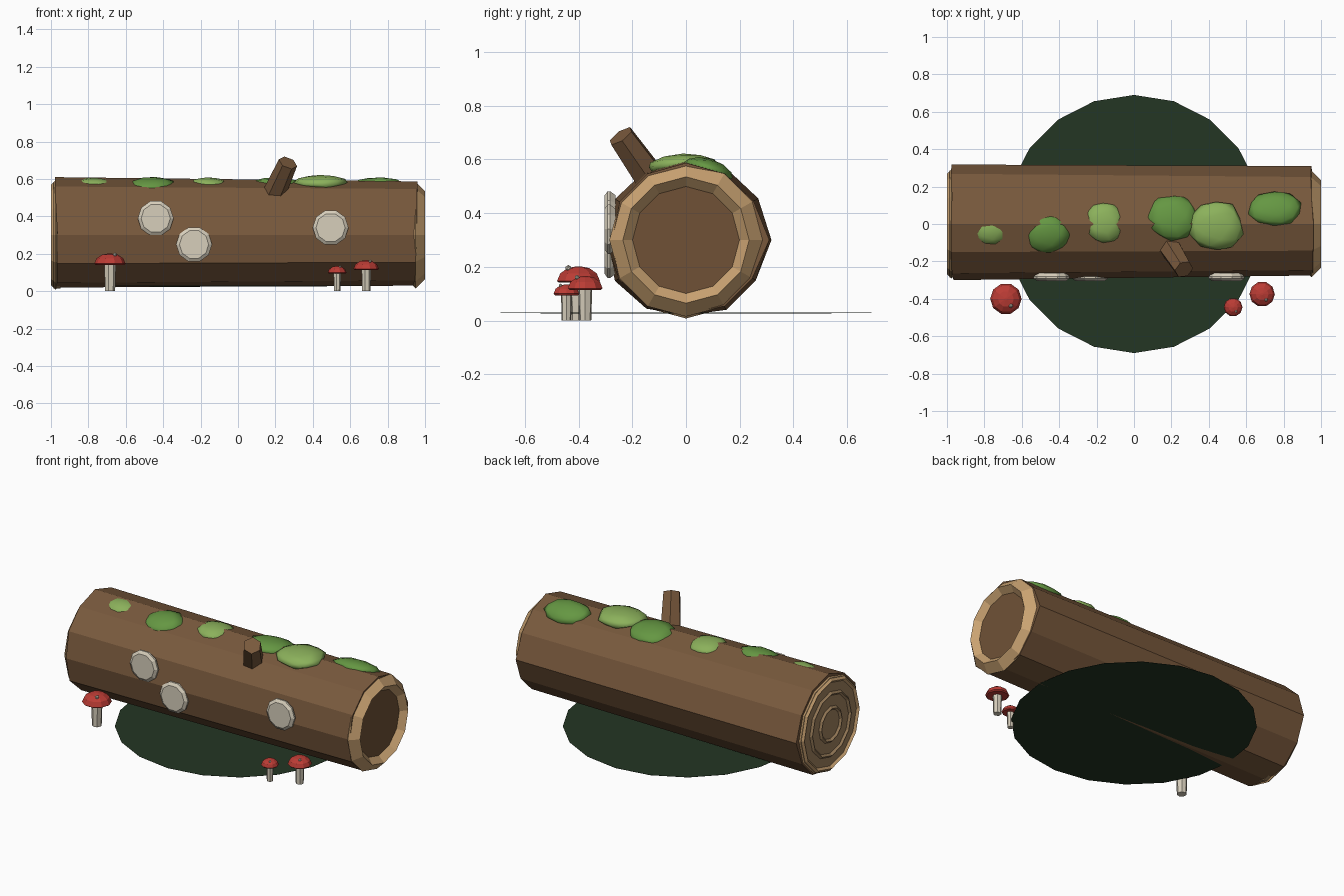
import bpy, bmesh, math, random
from mathutils import Vector, Matrix

if "Cube" in bpy.data.objects:
    bpy.data.objects.remove(bpy.data.objects["Cube"])
random.seed(4)


def mat(name, rgb):
    m = bpy.data.materials.new(name)
    m.diffuse_color = (*rgb, 1)
    m.use_nodes = True
    m.node_tree.nodes["Principled BSDF"].inputs["Base Color"].default_value = m.diffuse_color
    return m


BARK = mat("bark", (.19, .10, .046))
HOLLOW = mat("hollow_wood", (.16, .083, .037))
TAN = mat("cut_wood", (.60, .37, .17))
HEART = mat("heart_wood", (.36, .23, .115))
MOSS = [mat("moss_dark", (.13, .31, .055)), mat("moss_light", (.26, .44, .105))]
RED = mat("cap_red", (.50, .045, .035))
CREAM = mat("cream", (.68, .62, .50))
GREEN = mat("ground_green", (.017, .037, .017))
AX, AZ = .0, .30     # log axis in y and z


def loft(name, rings, material, smooth=False):
    """Skin a list of equal-length point rings and close both ends."""
    bm = bmesh.new()
    vs = [[bm.verts.new(p) for p in r] for r in rings]
    n = len(rings[0])
    for a, b in zip(vs, vs[1:]):
        for i in range(n):
            j = (i + 1) % n
            bm.faces.new((a[i], a[j], b[j], b[i]))
    bm.faces.new(vs[0][::-1])
    bm.faces.new(vs[-1])
    bmesh.ops.recalc_face_normals(bm, faces=bm.faces)
    me = bpy.data.meshes.new(name)
    bm.to_mesh(me)
    bm.free()
    me.materials.append(material)
    ob = bpy.data.objects.new(name, me)
    bpy.context.collection.objects.link(ob)
    return ob


def turned(name, origin, direction, profile, sides, material):
    """Revolve (radius, distance) pairs around a direction."""
    q = Vector((0, 0, 1)).rotation_difference(Vector(direction).normalized())
    rings = []
    for r, h in profile:
        rings.append([Vector(origin) + q @ Vector((
            r * math.cos(2 * math.pi * i / sides),
            r * math.sin(2 * math.pi * i / sides), h)) for i in range(sides)])
    return loft(name, rings, material)


def torus(name, x, R, r, minor, material):
    bpy.ops.mesh.primitive_torus_add(major_segments=12, minor_segments=minor,
                                     major_radius=R, minor_radius=r,
                                     location=(x, AX, AZ), rotation=(0, math.pi / 2, 0))
    ob = bpy.context.object
    ob.name = name
    ob.data.materials.append(material)


# Log: slightly irregular 12-sided trunk, thicker at the left
radii_right = [.31, .29, .285, .287, .285, .285, .275, .29, .28, .27, .285, .285]
radii_left = [.318, .31, .305, .31, .30, .305, .30, .305, .295, .28, .30, .30]


def trunk_ring(x, radii):
    return [(x + random.uniform(-.008, .008), r * math.cos(i * math.pi / 6),
             AZ + r * math.sin(i * math.pi / 6)) for i, r in enumerate(radii)]


loft("log", [trunk_ring(-.972, radii_left), trunk_ring(.953, radii_right)], BARK)

# Right end: faceted tan rim around a dark heart
torus("right_rim", .95, .235, .05, 4, TAN)
turned("right_hollow", (.95, 0, AZ), (1, 0, 0), [(.21, 0), (.21, .014)], 12, HOLLOW)

# Left end: flat cut with growth rings
turned("left_cut", (-.95, 0, AZ), (-1, 0, 0), [(.285, 0), (.285, .036)], 12, HEART)
torus("left_rim", -.977, .27, .022, 4, TAN)
for k, R in enumerate((.10, .19)):
    torus(f"growth_ring_{k}", -.987, R, .012, 4, HEART)

# Broken branch stub
base, tip = Vector((.17, -.09, .47)), Vector((.267, -.243, .687))
turned("branch_stub", base, tip - base,
       [(.066, 0), (.052, (tip - base).length)], 6, BARK)

# Moss patches draped along the top: x, y, rx, ry, top radius from the axis, tint
patches = [(-.77, -.04, .10, .085, .309, 1), (-.46, -.06, .125, .11, .314, 0),
           (-.16, .005, .11, .115, .309, 1), (.20, .04, .14, .125, .310, 0),
           (.44, -.01, .145, .14, .322, 1), (.75, .09, .145, .10, .316, 0)]
for k, (x, y, rx, ry, top, tint) in enumerate(patches):
    a = math.asin(y / .3)
    h = .038
    bm = bmesh.new()
    bmesh.ops.create_icosphere(bm, subdivisions=2, radius=1)
    for v in bm.verts:
        s = random.uniform(.9, 1.06)
        v.co = Vector((v.co.x * rx * s, v.co.y * ry * s, v.co.z * h))
        v.co.z -= .6 * v.co.y ** 2      # follow the curve of the trunk
    bm.transform(Matrix.Translation((x, 0, AZ)) @ Matrix.Rotation(-a, 4, 'X')
                 @ Matrix.Translation((0, 0, top - h)))
    me = bpy.data.meshes.new("moss")
    bm.to_mesh(me)
    bm.free()
    me.materials.append(MOSS[tint])
    me.shade_smooth()
    bpy.context.collection.objects.link(bpy.data.objects.new(f"moss_patch_{k}", me))

# Bracket fungus discs on the front
for k, (x, z) in enumerate([(-.44, .39), (-.235, .25), (.495, .34)]):
    turned(f"bracket_fungus_{k}", (x, -.262, z), (0, -1, 0),
           [(.08, 0), (.096, .02), (.096, .03), (.078, .042)], 10, CREAM)

# Toadstools: x, y, cap radius, cap base height, cap height, stem radius
stools = [(-.685, -.40, .084, .147, .055, .033), (.53, -.445, .05, .10, .035, .021),
          (.685, -.375, .068, .12, .046, .027)]
for k, (x, y, r, z, h, s) in enumerate(stools):
    turned(f"stem_{k}", (x, y, 0), (0, 0, 1), [(s * .85, 0), (s, z + .01)], 7, CREAM)
    turned(f"cap_{k}", (x, y, z), (0, 0, 1),
           [(r * .9, -.006), (r, 0), (r * .85, h * .52), (r * .5, h * .88), (r * .08, h)],
           10, RED)
    bpy.ops.mesh.primitive_ico_sphere_add(subdivisions=1, radius=r * .14,
                                          location=(x + r * .32, y - r * .45, z + h * .88))
    bpy.context.object.name = f"cap_spot_{k}"
    bpy.context.object.data.materials.append(CREAM)

# Thin ground patch with a slightly lower centre
turned("ground_patch", (0, 0, .03), (0, 0, -1), [(.69, 0), (.69, .001), (.415, .004)],
       20, GREEN).rotation_euler = (0, 0, 0)
